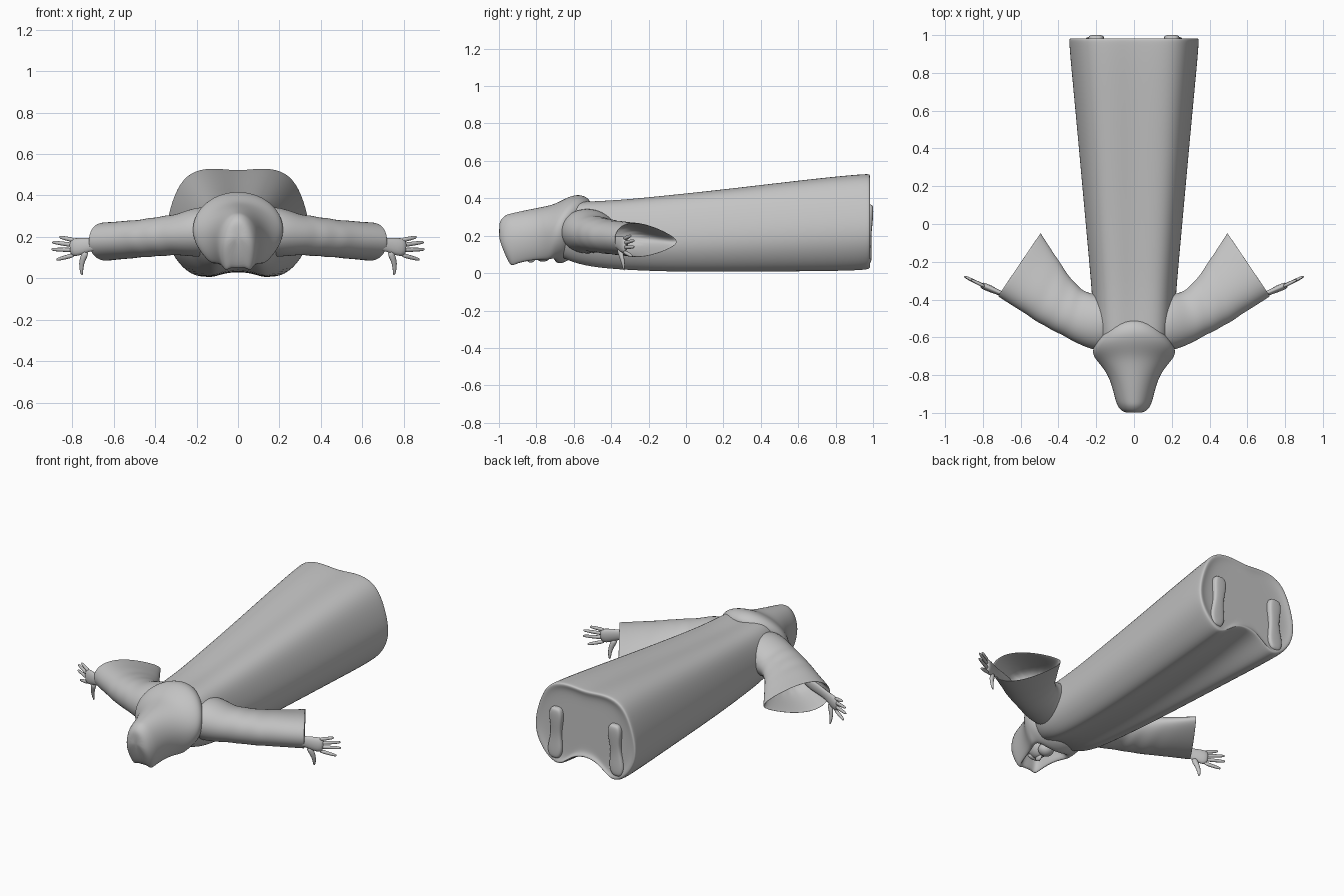
import bpy, bmesh, math
from mathutils import Vector

if "Cube" in bpy.data.objects:
    bpy.data.objects.remove(bpy.data.objects["Cube"])

grey = bpy.data.materials.new("grey cloth")
grey.diffuse_color = (0.55, 0.55, 0.55, 1)
grey.use_nodes = True
grey.node_tree.nodes["Principled BSDF"].inputs["Base Color"].default_value = grey.diffuse_color


def loft(name, groups, mirror=False, sub=2):
    """Skin rings of points into capped tubes, one tube for each group of rings."""
    bm = bmesh.new()
    for rings in groups:
        vs = [[bm.verts.new(p) for p in ring] for ring in rings]
        n = len(vs[0])
        for a, b in zip(vs, vs[1:]):
            for i in range(n):
                j = (i + 1) % n
                bm.faces.new((a[i], a[j], b[j], b[i]))
        bm.faces.new(vs[0][::-1])
        bm.faces.new(vs[-1])
    bmesh.ops.recalc_face_normals(bm, faces=bm.faces[:])
    me = bpy.data.meshes.new(name)
    bm.to_mesh(me)
    bm.free()
    me.materials.append(grey)
    for p in me.polygons:
        p.use_smooth = True
    ob = bpy.data.objects.new(name, me)
    bpy.context.collection.objects.link(ob)
    if mirror:
        ob.modifiers.new("mirror", 'MIRROR').use_mirror_merge = False
    if sub:
        m = ob.modifiers.new("smooth", 'SUBSURF')
        m.levels = m.render_levels = sub
    return ob


def tube(points, radii, flat=1.0, n=8):
    """Rings around a path; flat squeezes the horizontal thickness."""
    pts = [Vector(p) for p in points]
    rings = []
    for i, p in enumerate(pts):
        d = (pts[min(i + 1, len(pts) - 1)] - pts[max(i - 1, 0)]).normalized()
        side = d.cross(Vector((0.5, -0.86, 0.05))).normalized()
        thick = d.cross(side)
        rings.append([p + radii[i] * (math.cos(t) * side + flat * math.sin(t) * thick)
                      for t in (k * math.tau / n for k in range(n))])
    return rings


def ball(c, r, n=10):
    """Rings of an ellipsoid stacked along z."""
    return [[(c[0] + r[0] * math.sin(v) * math.cos(u), c[1] + r[1] * math.sin(v) * math.sin(u),
              c[2] + r[2] * math.cos(v)) for u in (k * math.tau / n for k in range(n))]
            for v in (0.15, 0.6, 1.1, 1.57, 2.04, 2.54, 2.99)]


# robe body: half profile, notched underneath toward the hem
HALF = [(0, .97), (.3, 1), (.6, .985), (.82, .87), (.96, .62), (1.01, .42),
        (.96, .25), (.78, .08), (.56, 0), (.4, .02), (.22, .05), (0, .06)]


def robe_ring(y, w, top, bot, notch, k=1.0):
    mid = (top + bot) / 2
    half = []
    for i, (x, z) in enumerate(HALF):
        z = bot + z * (top - bot) + (notch * (0, .35, .85, 1)[i - 8] if i > 8 else 0)
        half.append((x * w * k, y, mid + (z - mid) * k))
    return half + [(-x, y, z) for x, y, z in half[-2:0:-1]]


loft("robe_body", [[
    robe_ring(-.74, .13, .33, .13, 0), robe_ring(-.66, .19, .375, .075, 0),
    robe_ring(-.55, .215, .385, .035, 0), robe_ring(-.38, .222, .39, .015, 0),
    robe_ring(-.1, .248, .418, .003, 0), robe_ring(.2, .275, .45, .0, .01),
    robe_ring(.6, .312, .498, .0, .03), robe_ring(.85, .336, .525, .0, .06),
    robe_ring(.96, .345, .533, .005, .07), robe_ring(.984, .345, .533, .012, .07),
    robe_ring(.984, .345, .528, .015, .07, .95), robe_ring(.97, .345, .528, .015, .07, .85),
    robe_ring(.97, .345, .528, .015, .05, .5)]])


# hood and cowl: top, side and bottom points steer each ring; recess hollows the face opening
def hood_ring(yt, zt, ym, yb, zb, w, recess):
    ring, mid, h = [], (zt + zb) / 2, (zt - zb) / 2
    for k in range(20):
        a = k * math.tau / 20
        c, s = math.cos(a), math.sin(a)
        y = ym + ((yt if c > 0 else yb) - ym) * abs(c) ** 1.5
        x, z = w * s, mid + h * (c if c > 0 else max(-1, c * (1.23 if recess else 1)))
        if k in (9, 10, 11):
            x, z = x * (1.5 if recess else 1), z + recess
        ring.append((x, y, z))
    return ring


loft("hood", [[hood_ring(*r) for r in (
    (-1.0, .25, -1.003, -.985, .15, .03, 0),
    (-.995, .285, -.99, -.945, .05, .072, 0),
    (-.965, .313, -.955, -.92, .02, .092, .02),
    (-.94, .32, -.925, -.9, .03, .102, .12),
    (-.85, .34, -.84, -.83, .045, .122, .14),
    (-.77, .355, -.775, -.77, .05, .155, .13),
    (-.70, .37, -.73, -.73, .05, .195, .09),
    (-.64, .405, -.70, -.70, .045, .218, 0),
    (-.58, .425, -.675, -.66, .05, .222, 0),
    (-.53, .412, -.655, -.62, .07, .215, 0),
    (-.50, .38, -.645, -.60, .1, .2, 0),
    (-.52, .34, -.65, -.62, .13, .17, 0))]])

# face inside the hood: skull, nose, brow and beard
loft("face", [ball((0, -.83, .16), (.068, .085, .085)),
              ball((0, -.83, .078), (.013, .028, .022)),
              ball((0, -.87, .095), (.05, .016, .016)),
              ball((0, -.765, .1), (.05, .05, .04))], sub=1)


# wide sleeves: front edge, rear edge, height; turned inward at the cuff
def sleeve_ring(a, b, z, h, k=1.0, point=0.0):
    a, b = Vector((*a, z)), Vector((*b, z - .015 * point))
    mid, ax = (a + b) / 2, (a - b) / 2
    ring = []
    for i in range(16):
        t = i * math.tau / 16
        c, s = math.cos(t), math.sin(t)
        taper = 1 + point * .45 * c
        ring.append(mid + ax * c * k + Vector((0, 0, h * s * k * taper)))
    return ring


SLEEVE = [((.10, -.68), (.12, -.38), .225, .125), ((.21, -.675), (.2, -.37), .225, .122),
          ((.30, -.635), (.245, -.36), .215, .105), ((.345, -.612), (.275, -.345), .212, .096),
          ((.385, -.587), (.3, -.32), .208, .1), ((.43, -.57), (.33, -.29), .205, .091),
          ((.475, -.54), (.36, -.25), .2, .095), ((.52, -.52), (.39, -.2), .196, .087),
          ((.565, -.485), (.415, -.165), .193, .09), ((.64, -.44), (.45, -.11), .188, .087)]
rings = [sleeve_ring(*s, point=i / 10) for i, s in enumerate(SLEEVE)]
rings += [sleeve_ring((.715, -.392), (.488, -.05), .183, .088, 1, 1),
          sleeve_ring((.725, -.385), (.493, -.042), .182, .087, 1, 1),
          sleeve_ring((.722, -.387), (.49, -.045), .182, .087, .94, 1),
          sleeve_ring((.64, -.44), (.45, -.11), .188, .086, .92, 1),
          sleeve_ring((.47, -.54), (.36, -.25), .2, .09, .85, .6)]
loft("sleeves", [rings], mirror=True)

# hands: forearm with palm, four spread fingers and a thumb
hand = [tube([(.47, -.46, .175), (.64, -.395, .17), (.70, -.37, .165), (.745, -.35, .158),
              (.785, -.333, .15), (.812, -.32, .148)], [.04, .036, .032, .043, .05, .042], .42)]
for z0, (x, y, z) in ((.183, (.862, -.295, .2)), (.16, (.897, -.277, .175)),
                      (.137, (.9, -.277, .14)), (.115, (.876, -.288, .09))):
    root, tip = Vector((.785, -.333, z0)), Vector((x, y, z))
    hand.append(tube([root, root.lerp(tip, .5), root.lerp(tip, .9), tip], [.014, .012, .01, .005], .9, 6))
hand.append(tube([(.73, -.357, .135), (.752, -.345, .09), (.757, -.335, .05), (.752, -.33, .012)],
                 [.024, .018, .013, .006], .8, 6))
loft("hands", hand, mirror=True, sub=1)

# shoe soles standing proud of the hem: x, z, half width, outer y
shoe = []
for x, z, w, y in ((.2, .37, .02, .992), (.2, .355, .04, 1.002), (.2, .31, .047, 1.002),
                   (.2, .25, .036, .996), (.205, .19, .036, .99), (.21, .12, .052, .993),
                   (.212, .075, .046, .993), (.212, .045, .022, .988)):
    shoe.append([(x - w, .9, z), (x + w, .9, z), (x + w, y - .012, z), (x + w * .8, y, z),
                 (x - w * .8, y, z), (x - w, y - .012, z)])
loft("shoes", [shoe], mirror=True)
